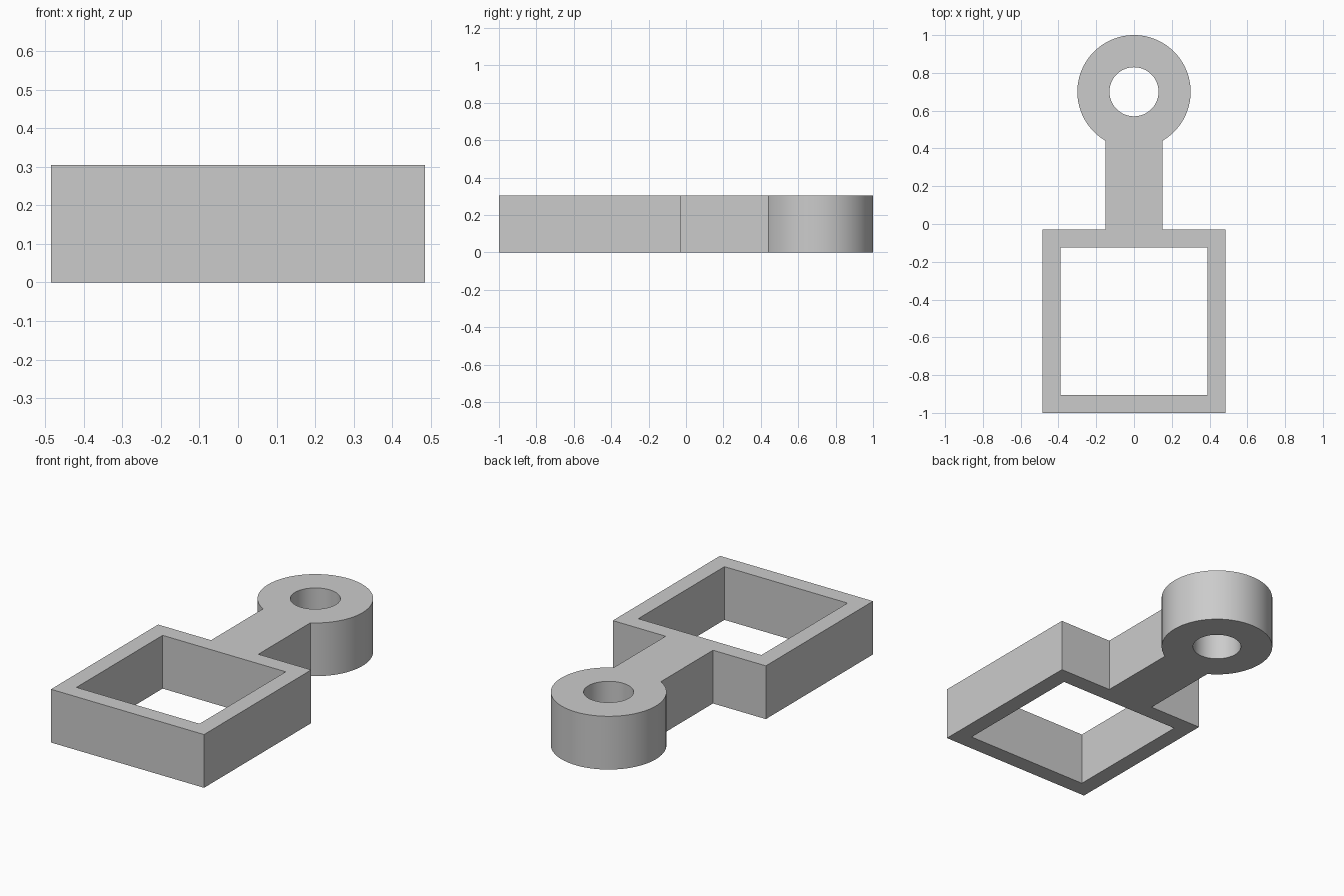
import bpy
import bmesh
from math import cos, sin, pi, radians

cube = bpy.data.objects.get("Cube")
if cube:
    bpy.data.objects.remove(cube, do_unlink=True)

HEIGHT = 0.305
RING_Y, RING_R, HOLE_R = 0.70, 0.30, 0.13
NECK = 0.15
FRAME_X, FRONT, BACK = 0.485, -1.0, -0.03
WALL = 0.095


def arc(radius, start, end, steps):
    """Points along an arc about the ring centre."""
    return [(radius * cos(start + (end - start) * i / steps),
             RING_Y + radius * sin(start + (end - start) * i / steps))
            for i in range(steps + 1)]


# Outer outline: square frame, neck, then the ring's open arc
outline = [(-NECK, BACK), (-FRAME_X, BACK), (-FRAME_X, FRONT),
           (FRAME_X, FRONT), (FRAME_X, BACK), (NECK, BACK)]
outline += arc(RING_R, radians(-60), radians(240), 80)

# Square window and round hole
ix = FRAME_X - WALL
window = [(-ix, FRONT + WALL), (ix, FRONT + WALL),
          (ix, BACK - WALL), (-ix, BACK - WALL)]
hole = arc(HOLE_R, 0, 2 * pi, 64)[:-1]

# Fill the flat profile and extrude it
bm = bmesh.new()
edges = []
for loop in (outline, window, hole):
    verts = [bm.verts.new((x, y, 0)) for x, y in loop]
    edges += [bm.edges.new((v, verts[i - 1])) for i, v in enumerate(verts)]
bmesh.ops.triangle_fill(bm, use_beauty=True, edges=edges, normal=(0, 0, 1))
top = bmesh.ops.extrude_face_region(bm, geom=bm.faces[:], use_keep_orig=True)
bmesh.ops.translate(bm, vec=(0, 0, HEIGHT),
                    verts=[g for g in top["geom"] if isinstance(g, bmesh.types.BMVert)])
bmesh.ops.recalc_face_normals(bm, faces=bm.faces[:])

mesh = bpy.data.meshes.new("ring_bracket")
bm.to_mesh(mesh)
bm.free()
bracket = bpy.data.objects.new("ring_bracket", mesh)
bpy.context.collection.objects.link(bracket)

# Plain grey material
grey = bpy.data.materials.new("light_grey")
grey.use_nodes = True
colour = (0.6, 0.6, 0.6, 1)
grey.diffuse_color = colour
grey.node_tree.nodes["Principled BSDF"].inputs["Base Color"].default_value = colour
mesh.materials.append(grey)

# Smooth round walls, crisp edges
bpy.ops.object.select_all(action="DESELECT")
bracket.select_set(True)
bpy.context.view_layer.objects.active = bracket
bpy.ops.object.shade_smooth_by_angle(angle=radians(30))
